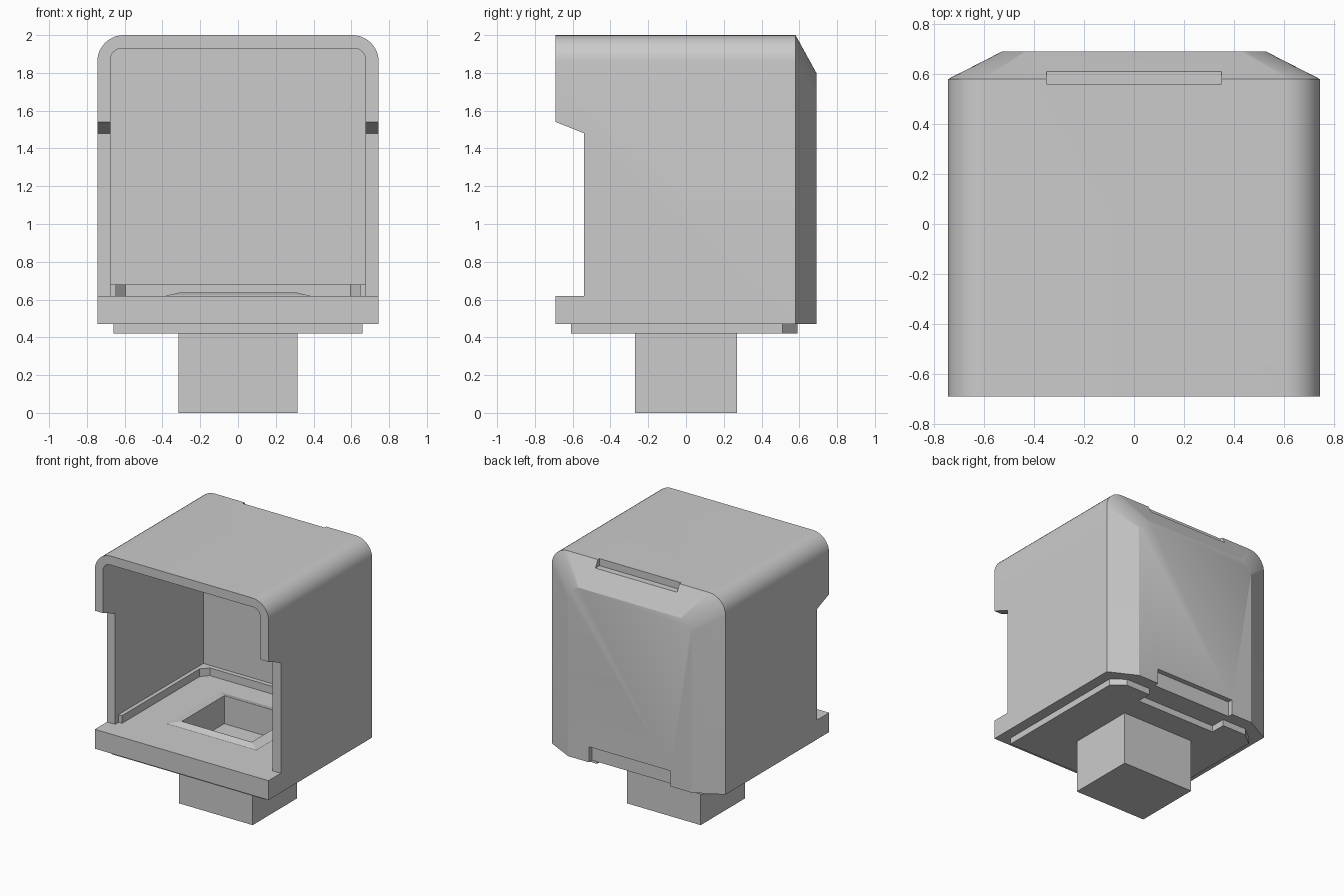
import bpy, bmesh, math

if "Cube" in bpy.data.objects:
    bpy.data.objects.remove(bpy.data.objects["Cube"])


def loft(name, rings):
    """Closed solid skinned through rings with equal point counts."""
    bm = bmesh.new()
    loops = [[bm.verts.new(p) for p in ring] for ring in rings]
    for a, b in zip(loops, loops[1:]):
        for i in range(len(a)):
            j = (i + 1) % len(a)
            bm.faces.new((a[i], a[j], b[j], b[i]))
    bm.faces.new(loops[0])
    bm.faces.new(loops[-1])
    bmesh.ops.recalc_face_normals(bm, faces=bm.faces)
    mesh = bpy.data.meshes.new(name)
    bm.to_mesh(mesh)
    bm.free()
    obj = bpy.data.objects.new(name, mesh)
    bpy.context.collection.objects.link(obj)
    return obj


def arch(y, hw, z0, z1, r, n=10):
    """Outline in XZ with rounded top corners."""
    right = [(hw - r + r * math.cos(t), z1 - r + r * math.sin(t))
             for t in (math.pi / 2 * i / n for i in range(n + 1))]
    left = [(-x, z) for x, z in reversed(right)]
    return [(x, y, z) for x, z in [(hw, z0)] + right + left + [(-hw, z0)]]


def prism(name, outline, z0, z1):
    return loft(name, [[(x, y, z) for x, y in outline] for z in (z0, z1)])


def rect(x, y0, y1):
    return [(-x, y0), (x, y0), (x, y1), (-x, y1)]


def mirrored(half):
    """Complete a right-hand outline on the left side."""
    return half + [(-x, y) for x, y in reversed(half)]


def cut(obj, cutter):
    cutter.hide_render = True
    bpy.context.view_layer.objects.active = obj
    mod = obj.modifiers.new("cut", 'BOOLEAN')
    mod.operation, mod.solver, mod.object = 'DIFFERENCE', 'EXACT', cutter
    bpy.ops.object.modifier_apply(modifier=mod.name)
    bpy.data.objects.remove(cutter)


# Housing shell with rounded top and chamfered back
housing = loft("housing", [arch(-.69, .745, .47, 2.0, .14),
                           arch(.58, .745, .47, 2.0, .14),
                           arch(.69, .53, .47, 1.8, .10)])

# Open front cavity
cut(housing, loft("cavity", [arch(y, .675, .62, 1.93, .06) for y in (-.9, .54)]))

# Side cheeks stepped back between sill and hood
cheek = [(-.9, .62), (-.54, .62), (-.54, 1.48), (-.69, 1.54), (-.9, 1.624)]
cut(housing, loft("cheek_cut", [[(x, y, z) for y, z in cheek] for x in (-1, 1)]))

# Latch notches on the top rear edge and bottom rear edge
cut(housing, prism("top_notch", rect(.35, .56, .8), 1.945, 2.1))
cut(housing, prism("bottom_notch", rect(.35, .65, .8), .4, .59))

# Raised ledge around the floor inside the cavity
prism("floor_ledge", mirrored([(.645, -.5), (.645, .45), (.595, .505)])[:3]
      + [(-.595, .505), (-.645, .45), (-.645, -.5),
         (-.69, -.5), (-.69, .56), (.69, .56), (.69, -.5)], .61, .68)

# Base plate with clipped rear corners and a latch recess
plate = prism("base_plate", mirrored([(.66, -.61), (.66, .51), (.56, .59),
                                      (.35, .59), (.35, .47)]), .42, .475)

# Sloped rim around the floor opening
rim = loft("opening_rim", [[(x, y, z) for x, y in rect(hx, -hy, hy)]
                           for hx, hy, z in ((.39, .33, .61), (.38, .32, .621), (.31, .27, .637))])

# Opening through floor, plate and rim
for part in (housing, plate, rim):
    cut(part, prism("opening", rect(.30, -.26, .26), .3, .8))

# Square stem
prism("stem", rect(.315, -.27, .27), 0, .42)

# Smooth rounded corners, sharp elsewhere
bpy.ops.object.select_all(action='DESELECT')
housing.select_set(True)
bpy.context.view_layer.objects.active = housing
bpy.ops.object.shade_smooth_by_angle(angle=math.radians(25))
